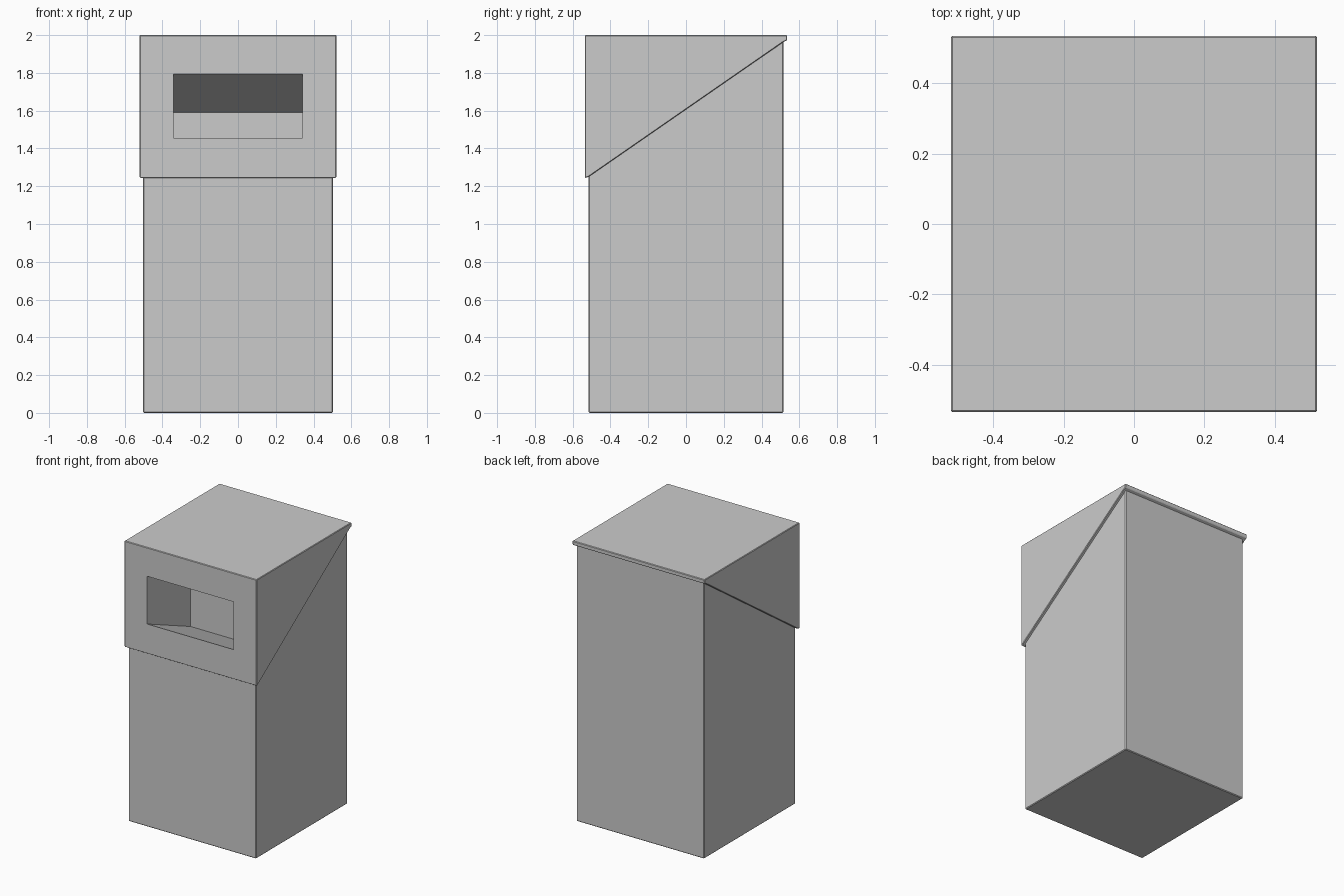
import bpy, bmesh

if "Cube" in bpy.data.objects:
    bpy.data.objects.remove(bpy.data.objects["Cube"])


def prism(name, profile, half_width, bevel=0.0):
    """Extrude a y-z side profile symmetrically along x."""
    bm = bmesh.new()
    face = bm.faces.new([bm.verts.new((-half_width, y, z)) for y, z in profile])
    ext = bmesh.ops.extrude_face_region(bm, geom=[face])
    moved = [v for v in ext["geom"] if isinstance(v, bmesh.types.BMVert)]
    bmesh.ops.translate(bm, verts=moved, vec=(2 * half_width, 0, 0))
    bmesh.ops.recalc_face_normals(bm, faces=bm.faces[:])
    if bevel:
        bmesh.ops.bevel(bm, geom=bm.edges[:], offset=bevel, segments=1,
                        affect='EDGES', profile=0.5)
    mesh = bpy.data.meshes.new(name)
    bm.to_mesh(mesh)
    bm.free()
    obj = bpy.data.objects.new(name, mesh)
    bpy.context.collection.objects.link(obj)
    return obj


# Bin body with a slanted top tucked just inside the lid
body = prism("bin_body",
             [(-0.515, 0), (0.515, 0), (0.515, 1.968), (-0.515, 1.262)],
             0.503, 0.005)

# Wedge lid, slightly wider than the body
lid = prism("wedge_lid",
            [(-0.535, 1.243), (-0.515, 1.25), (0.515, 1.963),
             (0.535, 1.972), (0.535, 2.0), (-0.535, 2.0)],
            0.521, 0.004)

# Chute cutter: slot that slopes down towards the inside
front, back, slope = -0.60, -0.045, -0.205 / 0.49


def chute_z(z, y):
    return z + slope * (y + 0.535)


cutter = prism("chute_cutter",
               [(front, chute_z(1.455, front)), (back, chute_z(1.455, back)),
                (back, chute_z(1.795, back)), (front, chute_z(1.795, front))],
               0.341)
cutter.hide_render = True
cutter.display_type = 'WIRE'

# Cut the chute through lid and body
for part in (body, lid):
    mod = part.modifiers.new("chute", 'BOOLEAN')
    mod.operation = 'DIFFERENCE'
    mod.solver = 'EXACT'
    mod.object = cutter
    bpy.context.view_layer.objects.active = part
    bpy.ops.object.modifier_apply(modifier=mod.name)
bpy.data.objects.remove(cutter)
